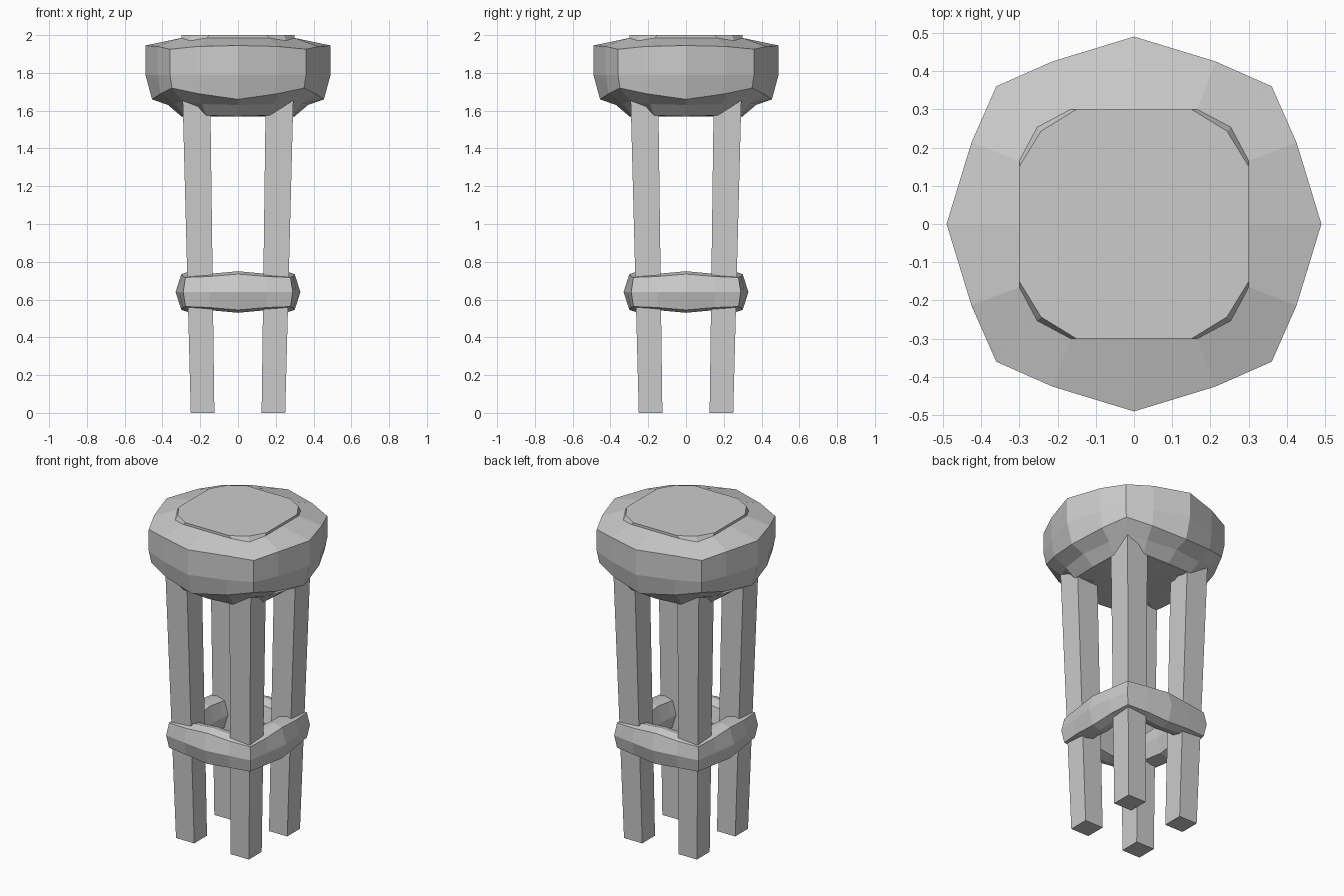
import bpy, bmesh

if "Cube" in bpy.data.objects:
    bpy.data.objects.remove(bpy.data.objects["Cube"])


def ring(mid, q, corner, zs):
    """16-point rounded-square ring: side middle, quarter point, corner."""
    zm, zq, zc = zs
    quad = [(mid, 0, zm), (q[0], q[1], zq), (corner, corner, zc), (q[1], q[0], zq)]
    pts = []
    for _ in range(4):
        pts += quad
        quad = [(-y, x, z) for x, y, z in quad]
    return pts


def loft(name, rings, closed=False):
    """Skin rings together; cap the ends, or join last to first."""
    bm = bmesh.new()
    rows = [[bm.verts.new(p) for p in r] for r in rings]
    n = len(rows[0])
    pairs = list(zip(rows, rows[1:]))
    if closed:
        pairs.append((rows[-1], rows[0]))
    else:
        bm.faces.new(rows[0])
        bm.faces.new(rows[-1])
    for a, b in pairs:
        for i in range(n):
            j = (i + 1) % n
            bm.faces.new((a[i], a[j], b[j], b[i]))
    bmesh.ops.recalc_face_normals(bm, faces=bm.faces)
    me = bpy.data.meshes.new(name)
    bm.to_mesh(me)
    bm.free()
    ob = bpy.data.objects.new(name, me)
    bpy.context.collection.objects.link(ob)
    return ob


# Padded seat with a slightly raised flat top
loft("seat", [
    ring(.20, (.20, .10), .17, (1.57, 1.57, 1.57)),
    ring(.30, (.29, .17), .24, (1.57, 1.575, 1.61)),
    ring(.37, (.34, .19), .29, (1.63, 1.635, 1.65)),
    ring(.455, (.41, .21), .35, (1.66, 1.69, 1.72)),
    ring(.49, (.425, .213), .36, (1.79, 1.79, 1.79)),
    ring(.49, (.425, .213), .36, (1.945, 1.94, 1.925)),
    ring(.30, (.30, .165), .253, (1.985, 1.985, 1.97)),
    ring(.30, (.30, .15), .243, (2.0, 2.0, 2.0)),
])

# Foot rest ring around the legs
upper = [
    (.30, (.292, .15), .278, (.735, .722, .717)),
    (.25, (.245, .13), .235, (.75, .738, .73)),
    (.195, (.19, .10), .18, (.735, .725, .72)),
]
section = [ring(.33, (.31, .15), .29, (.64, .64, .64))]
section += [ring(*r) for r in upper]
section += [ring(.17, (.165, .09), .16, (.64, .64, .64))]
section += [[(x, y, 1.28 - z) for x, y, z in ring(*r)] for r in reversed(upper)]
loft("foot_rest", section, closed=True)


# Four legs leaning slightly outward toward the top
def square(sx, sy, a, b, z):
    return [(sx * x, sy * y, z) for x, y in ((a, a), (b, a), (b, b), (a, b))]


for sx, sy, name in ((1, -1, "front_right_leg"), (-1, -1, "front_left_leg"),
                     (1, 1, "back_right_leg"), (-1, 1, "back_left_leg")):
    loft(name, [square(sx, sy, .125, .25, 0), square(sx, sy, .149, .298, 1.85)])
